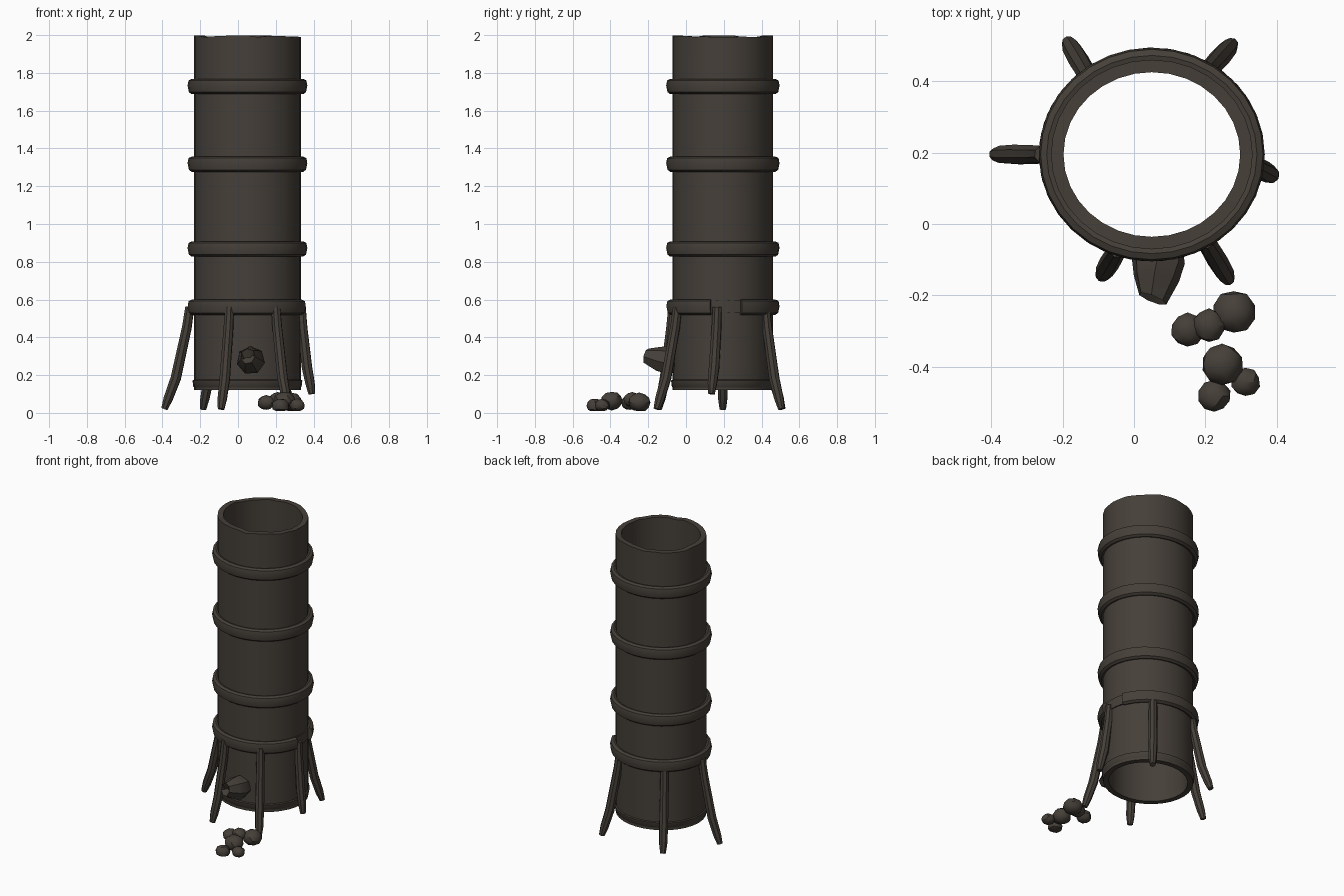
import bpy, bmesh, math, random
from mathutils import Vector

random.seed(4)
cube = bpy.data.objects.get("Cube")
if cube:
    bpy.data.objects.remove(cube, do_unlink=True)

COLOUR = (0.06, 0.05, 0.04, 1)
mat = bpy.data.materials.new("dark_brown")
mat.use_nodes = True
mat.diffuse_color = COLOUR
mat.node_tree.nodes["Principled BSDF"].inputs["Base Color"].default_value = COLOUR

CX, CY = 0.05, 0.195      # axis of the tower
RX, RY = 0.283, 0.266     # outer radii of the tower


def finish(name, bm, angle=40):
    bmesh.ops.recalc_face_normals(bm, faces=bm.faces)
    mesh = bpy.data.meshes.new(name)
    bm.to_mesh(mesh)
    bm.free()
    obj = bpy.data.objects.new(name, mesh)
    bpy.context.collection.objects.link(obj)
    mesh.materials.append(mat)
    bpy.ops.object.select_all(action='DESELECT')
    obj.select_set(True)
    bpy.context.view_layer.objects.active = obj
    bpy.ops.object.shade_smooth_by_angle(angle=math.radians(angle))
    return obj


def bridge(bm, a, b):
    for i in range(len(a)):
        j = (i + 1) % len(a)
        bm.faces.new((a[i], a[j], b[j], b[i]))


def hoop(name, profile, start=0, end=360, steps=32, wave=0.0):
    """Sweep a closed (radius offset, z) profile round the tower axis."""
    bm = bmesh.new()
    closed = end - start == 360
    rings = []
    for s in range(steps if closed else steps + 1):
        t = math.radians(start + (end - start) * s / steps)
        lift = wave * random.uniform(-1, 0)
        rings.append([bm.verts.new((CX + (RX + r) * math.cos(t),
                                    CY + (RY + r) * math.sin(t),
                                    z + (lift if z > 1.9 else 0)))
                      for r, z in profile])
    for a, b in zip(rings, rings[1:]):
        bridge(bm, a, b)
    if closed:
        bridge(bm, rings[-1], rings[0])
    else:
        bm.faces.new(rings[0])
        bm.faces.new(rings[-1])
    return finish(name, bm)


def limb(name, points, radii, sides=8):
    """Tapered tube through the given points."""
    bm = bmesh.new()
    pts = [Vector(p) for p in points]
    rings = []
    for i, p in enumerate(pts):
        d = (pts[min(i + 1, len(pts) - 1)] - pts[max(i - 1, 0)]).normalized()
        u = d.cross(Vector((1, 0.3, 0))).normalized()
        v = d.cross(u)
        rings.append([bm.verts.new(p + radii[i] * (u * math.cos(k * math.tau / sides)
                                                   + v * math.sin(k * math.tau / sides)))
                      for k in range(sides)])
    for a, b in zip(rings, rings[1:]):
        bridge(bm, a, b)
    bm.faces.new(rings[0])
    bm.faces.new(rings[-1])
    return finish(name, bm)


# Open tower tube with a slightly uneven top rim
hoop("tower_tube", [(0, 0.12), (0, 2.0), (-0.035, 2.0), (-0.035, 0.12)], wave=0.012)
hoop("bottom_band", [(-0.01, 0.125), (0.004, 0.14), (0.008, 0.172), (-0.01, 0.18)])

# Rounded hoops; the lowest one is open on the left side
hoop_profile = [(-0.01, -0.035), (0.012, -0.041), (0.027, -0.03), (0.034, 0.005),
                (0.029, 0.032), (0.012, 0.04), (-0.01, 0.034)]
for i, z in enumerate((0.56, 0.868, 1.317, 1.728)):
    prof = [(r, z + h) for r, h in hoop_profile]
    if i == 0:
        hoop("hoop_open", prof, 20, 347)
        hoop("hoop_gap_plate", [(-0.01, 0.53), (0.007, 0.53), (0.007, 0.595), (-0.01, 0.595)],
             -14, 21, 5)
    else:
        hoop("hoop_%d" % i, prof)

# Splayed legs: top xy, foot xy, foot height
legs = {
    "leg_right": ((-0.255, 0.195), (-0.39, 0.195), 0.02),
    "leg_front_right": ((-0.045, -0.07), (-0.09, -0.145), 0.02),
    "leg_front_left": ((0.2, -0.045), (0.265, -0.155), 0.02),
    "leg_left": ((0.335, 0.165), (0.39, 0.135), 0.1),
    "leg_back_left": ((0.2, 0.42), (0.275, 0.505), 0.02),
    "leg_back_right": ((-0.12, 0.4), (-0.185, 0.51), 0.02),
}
for name, (top, foot, low) in legs.items():
    path = []
    for f, z in ((0, 0.56), (0.12, 0.45), (0.55, 0.17 + low * 0.7), (0.85, low + 0.055), (1, low)):
        path.append((top[0] + (foot[0] - top[0]) * f, top[1] + (foot[1] - top[1]) * f, z))
    limb(name, path, (0.025, 0.027, 0.029, 0.026, 0.018))

# Stubby hollow spout
limb("spout", [(0.068, -0.06, 0.275), (0.068, -0.105, 0.278), (0.062, -0.15, 0.285),
               (0.052, -0.21, 0.3), (0.054, -0.17, 0.29)],
     (0.07, 0.076, 0.066, 0.042, 0.022), sides=7)

# Pile of boulders at the foot: x, y, z, radius
rocks = [(0.28, -0.247, 0.055, 0.061), (0.21, -0.285, 0.07, 0.047), (0.15, -0.297, 0.055, 0.047),
         (0.247, -0.393, 0.063, 0.059), (0.313, -0.443, 0.04, 0.041), (0.225, -0.482, 0.037, 0.046)]
for i, (x, y, z, r) in enumerate(rocks):
    bm = bmesh.new()
    bmesh.ops.create_icosphere(bm, subdivisions=2, radius=r)
    for v in bm.verts:
        v.co *= random.uniform(0.94, 1.04)
        v.co.z *= 0.85
        v.co += Vector((x, y, z))
        v.co.z = max(v.co.z, 0.01)
    finish("rock_%d" % (i + 1), bm, 30)

# Rest the lowest foot on the ground
low = min((o.matrix_world @ v.co).z for o in bpy.data.objects if o.type == 'MESH'
          for v in o.data.vertices)
for o in bpy.data.objects:
    if o.type == 'MESH' and o.data.materials and o.data.materials[0] == mat and o.name.startswith("leg"):
        for v in o.data.vertices:
            v.co.z = max(v.co.z, 0.0)
